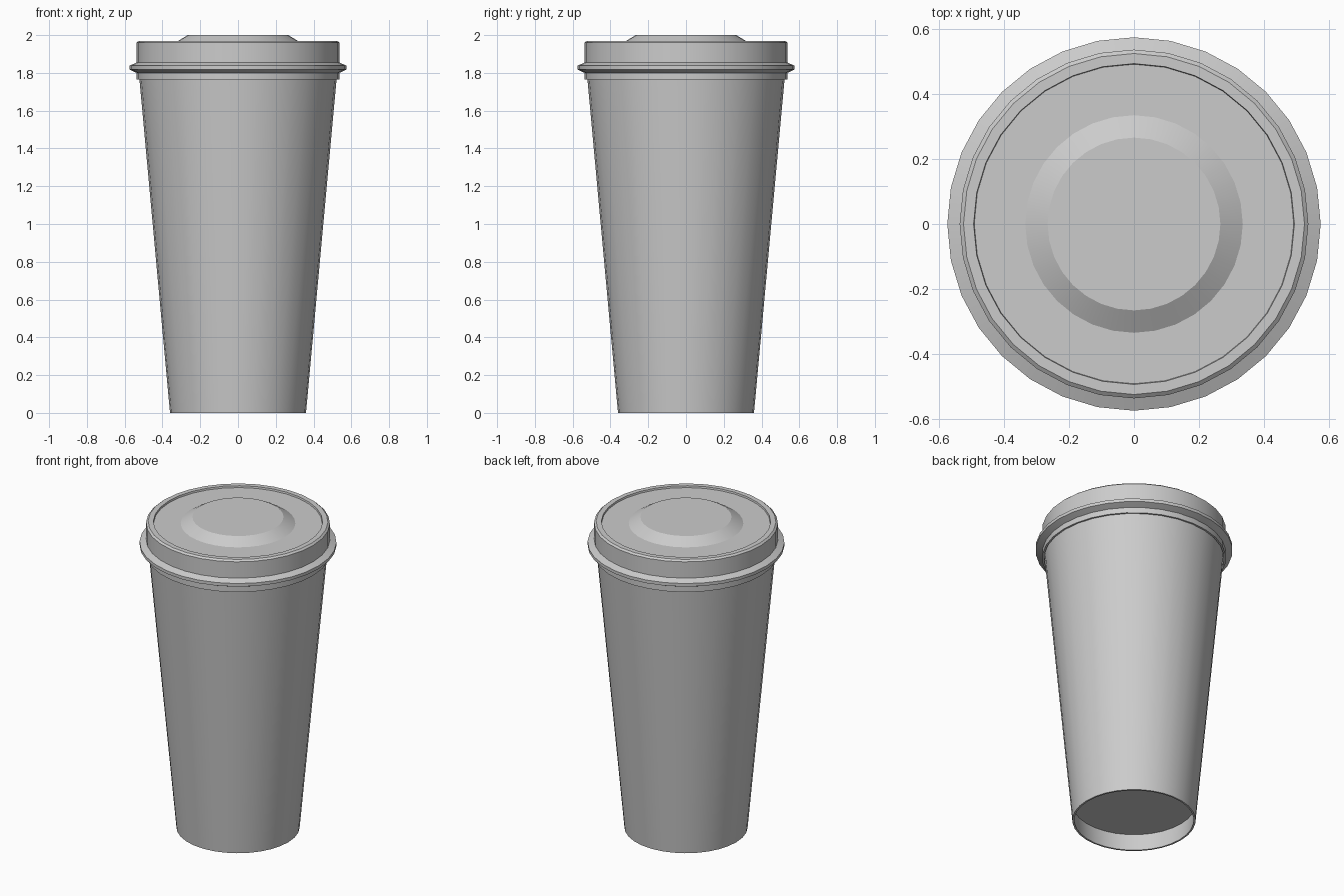
import bpy, bmesh, math

if "Cube" in bpy.data.objects:
    bpy.data.objects.remove(bpy.data.objects["Cube"])

SIDES = 32


def lathe(name, profile):
    """Revolve a closed-surface (radius, z) profile about the z axis."""
    bm = bmesh.new()
    rings = []
    for r, z in profile:
        if r == 0:
            rings.append([bm.verts.new((0, 0, z))] * SIDES)
        else:
            rings.append([bm.verts.new((r * math.cos(a), r * math.sin(a), z))
                          for a in (2 * math.pi * i / SIDES for i in range(SIDES))])
    for low, high in zip(rings, rings[1:]):
        for i in range(SIDES):
            j = (i + 1) % SIDES
            quad = (low[i], low[j], high[j], high[i])
            bm.faces.new(list(dict.fromkeys(quad)))
    bmesh.ops.recalc_face_normals(bm, faces=bm.faces)
    mesh = bpy.data.meshes.new(name)
    bm.to_mesh(mesh)
    bm.free()
    obj = bpy.data.objects.new(name, mesh)
    bpy.context.collection.objects.link(obj)
    bpy.ops.object.select_all(action='DESELECT')
    obj.select_set(True)
    bpy.context.view_layer.objects.active = obj
    bpy.ops.object.shade_smooth_by_angle(angle=math.radians(25))
    return obj


# Tapered cup with a recessed base and a hollow interior
lathe("cup", [
    (0, 0.11), (0.359, 0.11), (0.349, 0), (0.36, 0),
    (0.525, 1.80), (0.513, 1.80), (0.361, 0.125), (0, 0.125),
])

# Lid: skirt, bevelled flange, raised rim, recessed top and central dome
lathe("lid", [
    (0, 1.945), (0.526, 1.945), (0.526, 1.765), (0.537, 1.765),
    (0.537, 1.80), (0.55, 1.806), (0.575, 1.818), (0.575, 1.838),
    (0.537, 1.855), (0.537, 1.96), (0.525, 1.97), (0.494, 1.97),
    (0.492, 1.959), (0.335, 1.959), (0.266, 2.0), (0, 2.0),
])
